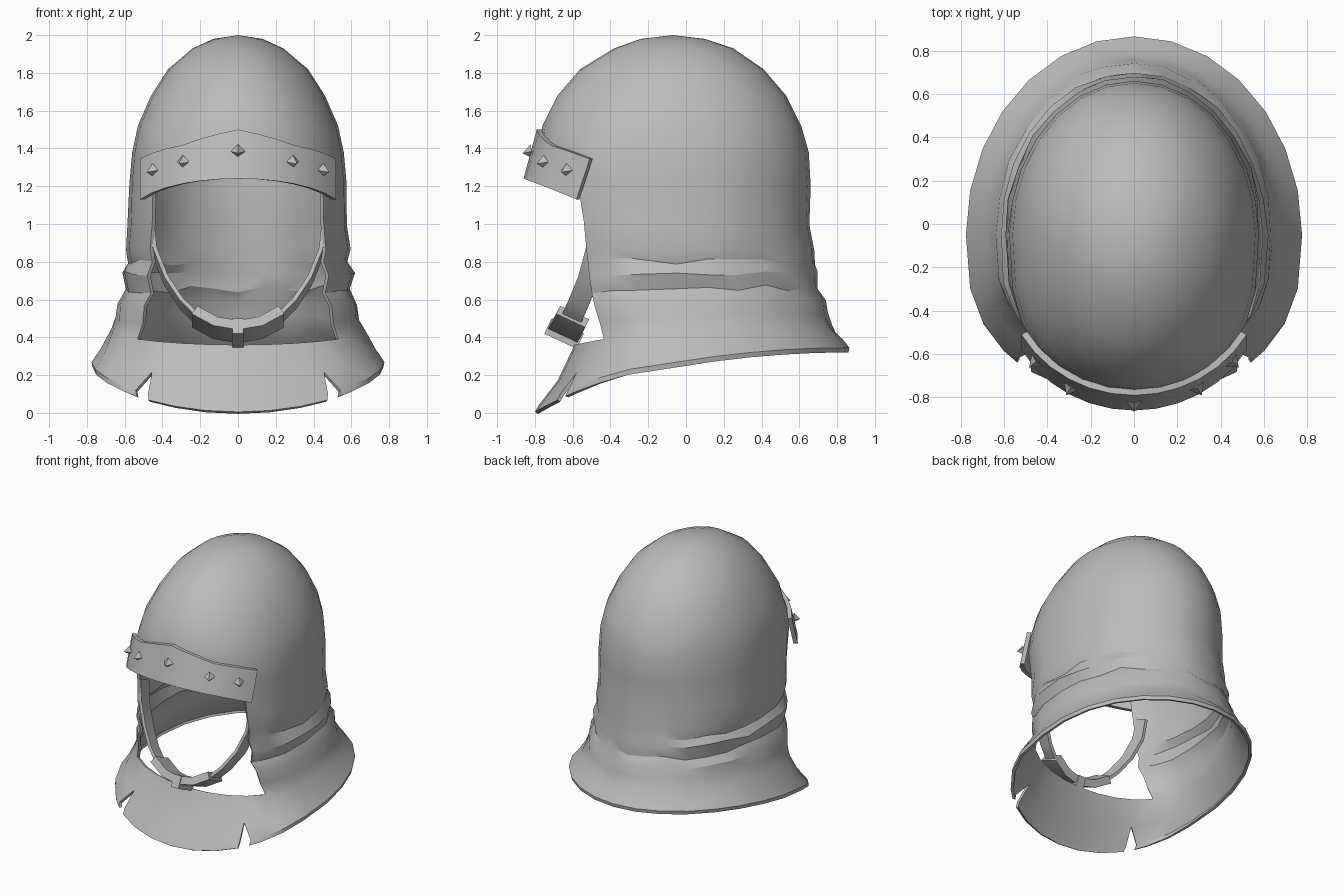
import bpy, bmesh, math, random
from mathutils import Vector

random.seed(4)
old = bpy.data.objects.get("Cube")
if old:
    bpy.data.objects.remove(old)

# One plain grey material
grey = bpy.data.materials.new("plain grey")
grey.use_nodes = True
COLOUR = (0.5, 0.5, 0.5, 1)
grey.diffuse_color = COLOUR
grey.node_tree.nodes["Principled BSDF"].inputs["Base Color"].default_value = COLOUR


def make_object(name, bm, thickness=0, angle=30):
    bmesh.ops.recalc_face_normals(bm, faces=bm.faces)
    mesh = bpy.data.meshes.new(name)
    bm.to_mesh(mesh)
    bm.free()
    obj = bpy.data.objects.new(name, mesh)
    bpy.context.collection.objects.link(obj)
    mesh.materials.append(grey)
    bpy.ops.object.select_all(action="DESELECT")
    obj.select_set(True)
    bpy.context.view_layer.objects.active = obj
    if thickness:
        mod = obj.modifiers.new("thickness", "SOLIDIFY")
        mod.thickness = thickness
        mod.offset = -1
        bpy.ops.object.modifier_apply(modifier=mod.name)
    bpy.ops.object.shade_smooth_by_angle(angle=math.radians(angle))
    return obj


# Hood rings: front z, back z, half width, front y, back y
ROWS = [
    (1.98, 1.98, .13, -.24, .10), (1.93, 1.93, .24, -.38, .25),
    (1.82, 1.82, .37, -.56, .41), (1.68, 1.68, .46, -.68, .53),
    (1.52, 1.52, .53, -.76, .61), (1.38, 1.38, .56, -.78, .65),
    (1.26, 1.20, .575, -.79, .66), (1.02, 1.00, .58, -.74, .65),
    (.86, .87, .595, -.72, .68), (.80, .80, .58, -.71, .685),
    (.72, .74, .615, -.70, .70), (.62, .66, .59, -.68, .70),
    (.55, .60, .635, -.66, .74), (.45, .52, .645, -.62, .755),
    (.36, .45, .68, -.59, .79), (.17, .39, .73, -.68, .83),
    (.04, .345, .775, -.78, .865), (.005, .32, .77, -.80, .86)]
COLS = 28
OPEN_TOP, OPEN_BOTTOM, OPEN_COLS = 6, 14, 4
NOTCH_ROW, NOTCH_COL = 15, 3
MID_Y = -.05


def hood_point(row, col):
    zf, zb, w, yf, yb = ROWS[row]
    a = 2 * math.pi * col / COLS
    s, c = math.sin(a), math.cos(a)
    z = zb + (zf - zb) * ((1 + c) / 2) ** 2
    power = .72 + .28 * min(1, max(0, (z - 1.35) / .4))
    if c > 0:
        y = MID_Y + (yf - MID_Y) * c ** power
    else:
        y = MID_Y - (yb - MID_Y) * c
    return Vector((w * s, y, z))


bm = bmesh.new()
grid = []
for r in range(len(ROWS)):
    ring = []
    for c in range(COLS):
        p = hood_point(r, c)
        # Slightly uneven cloth folds around the neck
        if OPEN_TOP < r < NOTCH_ROW and OPEN_COLS < c < COLS - OPEN_COLS:
            p *= 1 + random.uniform(-.008, .008)
            p.z += random.uniform(-.015, .015)
        ring.append(bm.verts.new(p))
    grid.append(ring)

# Separate hem corners that leave a V notch either side of the bib
split = {}
for r in range(NOTCH_ROW + 1, len(ROWS)):
    for side in (1, -1):
        for part, shift in (("bib", -.05), ("side", .45)):
            split[r, side * NOTCH_COL % COLS, part] = bm.verts.new(
                hood_point(r, side * (NOTCH_COL + shift)))


def hood_vert(row, col, part):
    return split.get((row, col % COLS, part), grid[row][col % COLS])


for r in range(len(ROWS) - 1):
    for c in range(COLS):
        front = min(c, COLS - 1 - c)
        if OPEN_TOP <= r < OPEN_BOTTOM and front < OPEN_COLS:
            continue
        part = "bib" if front < NOTCH_COL else "side"
        bm.faces.new([hood_vert(r, c, part), hood_vert(r + 1, c, part),
                      hood_vert(r + 1, c + 1, part), hood_vert(r, c + 1, part)])
crown = bm.verts.new((0, -.07, 2))
for c in range(COLS):
    bm.faces.new([crown, grid[0][c], grid[0][(c + 1) % COLS]])
loose = [v for v in bm.verts if not v.link_faces]
bmesh.ops.delete(bm, geom=loose, context="VERTS")
make_object("hood", bm, .02, 28)


def ribbon(name, edge_a, edge_b, depth):
    """Closed strap between two edge paths, with depth offset vectors."""
    bm = bmesh.new()
    sections = []
    for a, b, d in zip(edge_a, edge_b, depth):
        sections.append([bm.verts.new(p) for p in (a, b, b + d, a + d)])
    for s, t in zip(sections, sections[1:]):
        for i in range(4):
            j = (i + 1) % 4
            bm.faces.new([s[i], s[j], t[j], t[i]])
    bm.faces.new(sections[0])
    bm.faces.new(sections[-1])
    return make_object(name, bm)


# Brow band, leaning back with a small peak in the middle
def band_point(a, up):
    t = a / math.radians(60)
    low = Vector((.6 * math.sin(a), -.3 - .56 * math.cos(a), 1.24 - .11 * t * t))
    rise = .2 + .015 * t * t + .06 * max(0, 1 - abs(t) * 2)
    return low + Vector((0, .07, rise)) * up


angles = [math.radians(60) * i / 6 for i in range(-6, 7)]
inward = [Vector((-math.sin(a), math.cos(a), 0)) * .03 for a in angles]
ribbon("brow_band", [band_point(a, 0) for a in angles],
       [band_point(a, 1) for a in angles], inward)

# Pyramid studs along the band
for i, deg in enumerate((-48.6, -29, 0, 29, 48.6)):
    a = math.radians(deg)
    out = Vector((math.sin(a), -math.cos(a), -.2)).normalized()
    bm = bmesh.new()
    bmesh.ops.create_cone(bm, cap_ends=True, segments=4, radius1=.038,
                          radius2=0, depth=.05)
    turn = out.to_track_quat("Z", "Y").to_matrix()
    bmesh.ops.rotate(bm, verts=bm.verts, matrix=turn)
    bmesh.ops.translate(bm, verts=bm.verts, vec=band_point(a, .55) + out * .02)
    make_object(f"stud_{i + 1}", bm, angle=10)

# Chin strap, its pad and the small keeper
HALF = [(.455, -.46, 1.0), (.44, -.48, .85), (.38, -.52, .70), (.30, -.57, .58),
        (.23, -.60, .51), (.12, -.63, .45), (0, -.645, .43)]
path = [Vector((-x, y, z)) for x, y, z in HALF]
path += [Vector(p) for p in reversed(HALF[:-1])]
ACROSS = Vector((0, -.9, .42))


def strap(name, points, width, thick):
    depths = []
    for i in range(len(points)):
        along = points[min(i + 1, len(points) - 1)] - points[max(i - 1, 0)]
        depths.append(along.cross(ACROSS).normalized() * thick)
    ribbon(name, [p - ACROSS * width / 2 - d / 2 for p, d in zip(points, depths)],
           [p + ACROSS * width / 2 - d / 2 for p, d in zip(points, depths)], depths)


strap("chin_strap", path, .11, .022)
strap("chin_pad", path[4:9], .17, .055)
strap("strap_keeper", [Vector((x, -.645, .42)) for x in (-.03, .03)], .19, .09)
